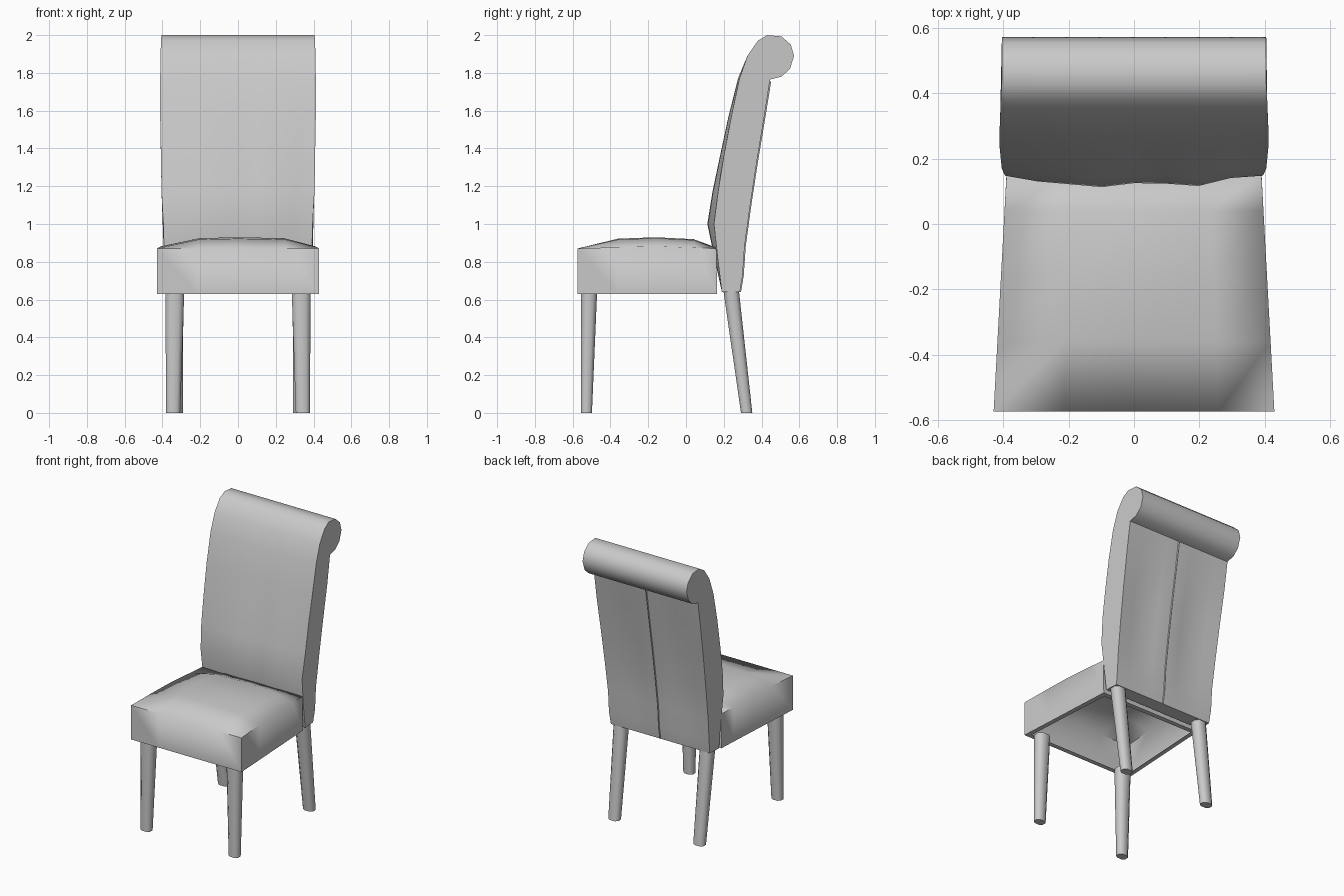
import bpy, bmesh, math

if "Cube" in bpy.data.objects:
    bpy.data.objects.remove(bpy.data.objects["Cube"])

grey = bpy.data.materials.new("plain_grey")
grey.diffuse_color = (0.59, 0.59, 0.59, 1)
grey.use_nodes = True
grey.node_tree.nodes["Principled BSDF"].inputs["Base Color"].default_value = grey.diffuse_color


def finish(name, bm, angle=40):
    """Turn a bmesh into a smooth-shaded grey object."""
    bmesh.ops.recalc_face_normals(bm, faces=bm.faces)
    mesh = bpy.data.meshes.new(name)
    bm.to_mesh(mesh)
    bm.free()
    mesh.materials.append(grey)
    obj = bpy.data.objects.new(name, mesh)
    bpy.context.collection.objects.link(obj)
    bpy.ops.object.select_all(action='DESELECT')
    obj.select_set(True)
    bpy.context.view_layer.objects.active = obj
    bpy.ops.object.shade_smooth_by_angle(angle=math.radians(angle))
    return obj


def bridge(bm, a, b):
    """Join two closed rings of equal length with quads."""
    n = len(a)
    for i in range(n):
        j = (i + 1) % n
        bm.faces.new((a[i], a[j], b[j], b[i]))


# Seat: domed top, straight sides, hollow underside with a narrow lip
def seat():
    bm = bmesh.new()
    us = (-1, -0.5, 0, 0.6, 1)
    ys = (-0.575, -0.36, -0.16, 0.04, 0.16)
    crown = (0, 0.045, 0.048, 0.045, 0.005)

    def half_width(y):
        return 0.43 - 0.04 * (y + 0.575) / 0.735

    grid = []
    for y, h in zip(ys, crown):
        edge = 0.87 + 0.013 * (1 - abs(y + 0.2) / 0.375)
        grid.append([bm.verts.new((u * half_width(y), y,
                                   edge + h * (0 if abs(u) == 1 else 0.9 if u else 1)))
                     for u in us])
    for r in range(4):
        for c in range(4):
            bm.faces.new((grid[r][c], grid[r][c + 1], grid[r + 1][c + 1], grid[r + 1][c]))
    rim = (grid[0] + [row[4] for row in grid[1:4]]
           + grid[4][::-1] + [row[0] for row in grid[3:0:-1]])
    bottom = [bm.verts.new((v.co.x, v.co.y + (0.005 if v.co.y > 0.1 else 0), 0.63))
              for v in rim]
    lip = [bm.verts.new((v.co.x * 0.92, -0.2 + (v.co.y + 0.2) * 0.91, 0.63)) for v in bottom]
    bridge(bm, rim, bottom)
    bridge(bm, bottom, lip)
    finish("seat", bm, 80)


# Backrest: side profile lofted across the width, rolled over at the top.
# Each point: y, z, half width, edge set-back (front bulge), fold depth (rear)
profile = [
    (0.19, 0.64, 0.39, 0, 0), (0.155, 0.80, 0.39, 0.015, 0),
    (0.113, 1.00, 0.395, 0.035, 0), (0.14, 1.17, 0.405, 0.03, 0),
    (0.18, 1.36, 0.408, 0.02, 0), (0.225, 1.57, 0.412, 0.015, 0),
    (0.275, 1.77, 0.412, 0.008, 0), (0.325, 1.89, 0.41, 0, 0),
    (0.38, 1.97, 0.408, 0, 0), (0.43, 2.00, 0.405, 0, 0),
    (0.505, 1.993, 0.405, 0, 0), (0.555, 1.95, 0.405, 0, 0),
    (0.572, 1.89, 0.405, 0, 0), (0.55, 1.82, 0.405, 0, 0),
    (0.505, 1.78, 0.405, 0, 0), (0.445, 1.765, 0.405, 0, 0),
    (0.415, 1.57, 0.405, 0, 0.01), (0.375, 1.33, 0.40, 0, 0.02),
    (0.34, 1.10, 0.395, 0, 0.02), (0.31, 0.88, 0.39, 0, 0.015),
    (0.30, 0.73, 0.39, 0, 0.005), (0.285, 0.64, 0.385, 0, 0),
]
# Uneven cushion front, from the left edge to the right edge
dimples = (1, 0.5, 0.25, 0, 0.35, 0.3, 0.1, 0.8, 1)


def backrest():
    bm = bmesh.new()
    rings = []
    for i, dimple in enumerate(dimples):
        u = -1 + i / 4
        fold = 1 - abs(2 * abs(u) - 1)
        rings.append([bm.verts.new((u * w, y + b * dimple - d * fold, z))
                      for y, z, w, b, d in profile])
    for a, b in zip(rings, rings[1:]):
        bridge(bm, a, b)
    bm.faces.new(rings[0])
    bm.faces.new(rings[-1][::-1])
    finish("backrest", bm, 50)


# Raised seam down the middle of the back
def back_seam():
    bm = bmesh.new()
    rows = []
    for y, z, *_ in profile[15:]:
        z = min(z, 1.755)
        rows.append([bm.verts.new((x, y + dy, z)) for x, dy in
                     ((-0.01, -0.012), (0, 0.006), (0.01, -0.012))])
    for a, b in zip(rows, rows[1:]):
        bridge(bm, a, b)
    bm.faces.new(rows[0])
    bm.faces.new(rows[-1][::-1])
    finish("back_seam", bm)


# Legs: tapered square posts with cut corners
def leg(name, side, sections):
    bm = bmesh.new()
    rings = []
    for cx, cy, z, hx, hy in sections:
        k = 0.5
        pts = [(1, -k), (1, k), (k, 1), (-k, 1), (-1, k), (-1, -k), (-k, -1), (k, -1)]
        rings.append([bm.verts.new((side * cx + px * hx, cy + py * hy, z)) for px, py in pts])
    for a, b in zip(rings, rings[1:]):
        bridge(bm, a, b)
    bm.faces.new(rings[0])
    bm.faces.new(rings[-1][::-1])
    finish(name, bm, 65)


seat()
backrest()
back_seam()
for side, label in ((-1, "left"), (1, "right")):
    leg("front_leg_" + label, side, [
        (0.335, -0.513, 0.63, 0.05, 0.042), (0.343, -0.527, 0, 0.037, 0.029)])
    leg("rear_leg_" + label, side, [
        (0.335, 0.24, 0.64, 0.046, 0.041), (0.331, 0.321, 0, 0.039, 0.03)])
